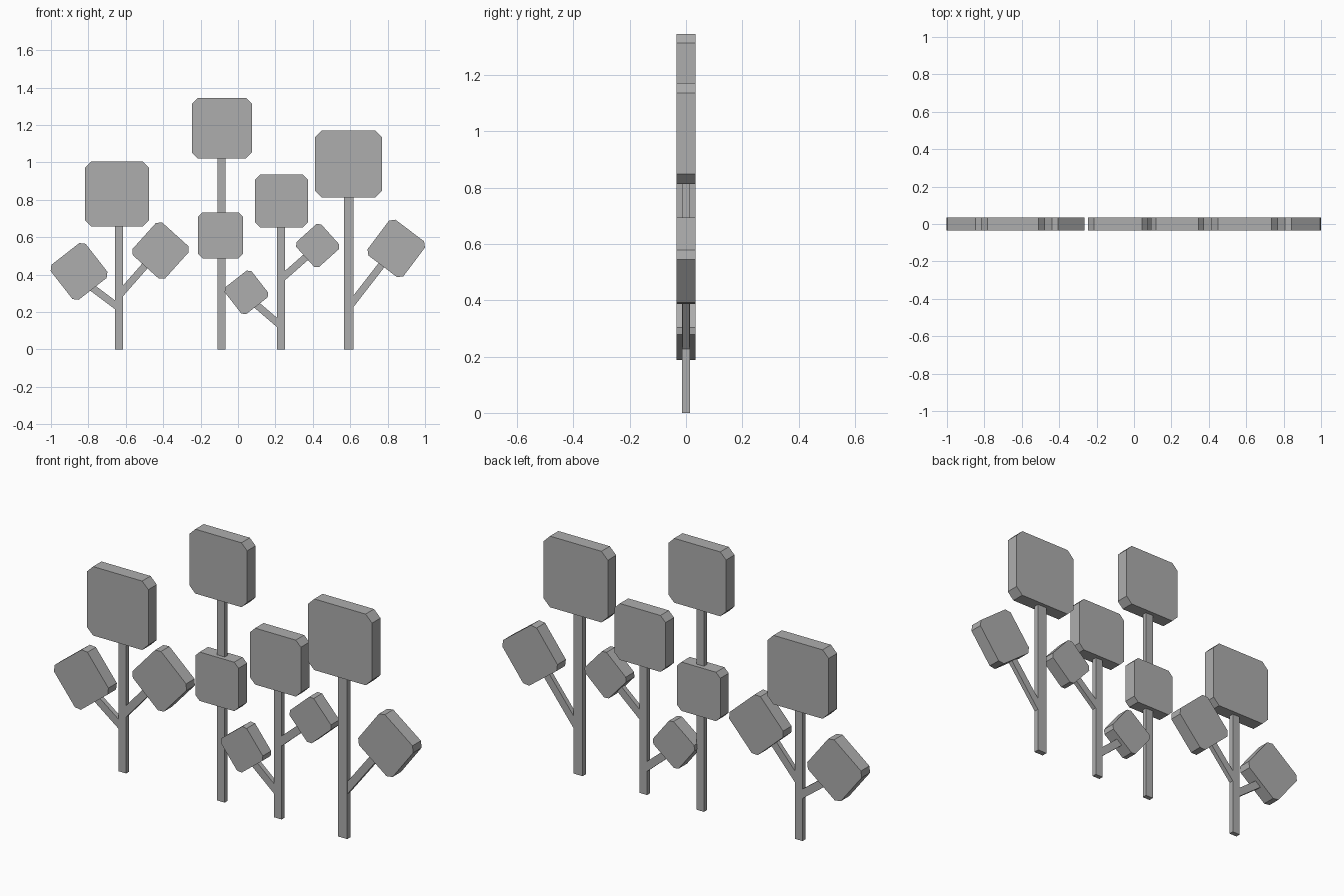
import bpy, bmesh, math
from mathutils import Matrix, Vector

if "Cube" in bpy.data.objects:
    bpy.data.objects.remove(bpy.data.objects["Cube"], do_unlink=True)

# Single flat grey
grey = bpy.data.materials.new("plain_grey")
grey.use_nodes = True
colour = (0.42, 0.42, 0.42, 1)
grey.diffuse_color = colour
grey.node_tree.nodes["Principled BSDF"].inputs["Base Color"].default_value = colour


def slab(name, outline, depth, x, z, degrees=0):
    """Extrude an outline in the XZ plane to a slab centred on y = 0."""
    bm = bmesh.new()
    face = bm.faces.new([bm.verts.new((px, -depth / 2, pz)) for px, pz in outline])
    extruded = bmesh.ops.extrude_face_region(bm, geom=[face])["geom"]
    verts = [v for v in extruded if isinstance(v, bmesh.types.BMVert)]
    bmesh.ops.translate(bm, verts=verts, vec=(0, depth, 0))
    bmesh.ops.recalc_face_normals(bm, faces=bm.faces)
    turn = Matrix.Rotation(-math.radians(degrees), 4, "Y")
    bm.transform(Matrix.Translation((x, 0, z)) @ turn)
    mesh = bpy.data.meshes.new(name)
    bm.to_mesh(mesh)
    bm.free()
    mesh.materials.append(grey)
    obj = bpy.data.objects.new(name, mesh)
    bpy.context.collection.objects.link(obj)
    return obj


def crown(name, x, z, width, height, degrees=0):
    """Block of leaves with its four corners cut off."""
    w, h, cut = width / 2, height / 2, width * 0.1
    outline = [(w, h - cut), (w - cut, h), (cut - w, h), (-w, h - cut),
               (-w, cut - h), (cut - w, -h), (w - cut, -h), (w, cut - h)]
    slab(name, outline, 0.067, x, z, degrees)


def bar(name, start, end, width, depth):
    """Straight square-ended bar between two points."""
    a, b = Vector(start), Vector(end)
    d, w = b - a, width / 2
    outline = [(0, -w), (d.length, -w), (d.length, w), (0, w)]
    slab(name, outline, depth, a.x, a.y, math.degrees(math.atan2(d.y, d.x)))


# Trunks: name, x, top, width, depth
for name, x, top, width, depth in [
    ("far_right_trunk", -0.636, 0.67, 0.043, 0.024),
    ("tall_trunk", -0.087, 1.03, 0.043, 0.024),
    ("short_trunk", 0.23, 0.66, 0.043, 0.024),
    ("far_left_trunk", 0.592, 0.82, 0.052, 0.028),
]:
    bar(name, (x, 0), (x, top), width, depth)

# Upright crowns: name, x, z, width, height
for part in [
    ("far_right_crown", -0.647, 0.831, 0.342, 0.347),
    ("tall_crown", -0.086, 1.183, 0.321, 0.324),
    ("tall_lower_crown", -0.094, 0.61, 0.241, 0.246),
    ("short_crown", 0.232, 0.794, 0.283, 0.284),
    ("far_left_crown", 0.591, 0.992, 0.358, 0.358),
]:
    crown(*part)

# Side shoots: name, branch start, branch end, crown centre, size, tilt
for name, start, end, centre, size, tilt in [
    ("far_right_outer", (-0.64, 0.225), (-0.80, 0.345), (-0.85, 0.417), 0.237, 38),
    ("far_right_inner", (-0.635, 0.29), (-0.49, 0.455), (-0.414, 0.528), 0.235, 48),
    ("short_low", (0.225, 0.13), (0.085, 0.25), (0.045, 0.305), 0.182, 38),
    ("short_high", (0.24, 0.385), (0.388, 0.515), (0.426, 0.555), 0.18, 42),
    ("far_left", (0.6, 0.235), (0.79, 0.48), (0.846, 0.54), 0.24, 53),
]:
    bar(name + "_branch", start, end, 0.038, 0.024)
    crown(name + "_branch_crown", *centre, size, size, tilt)
